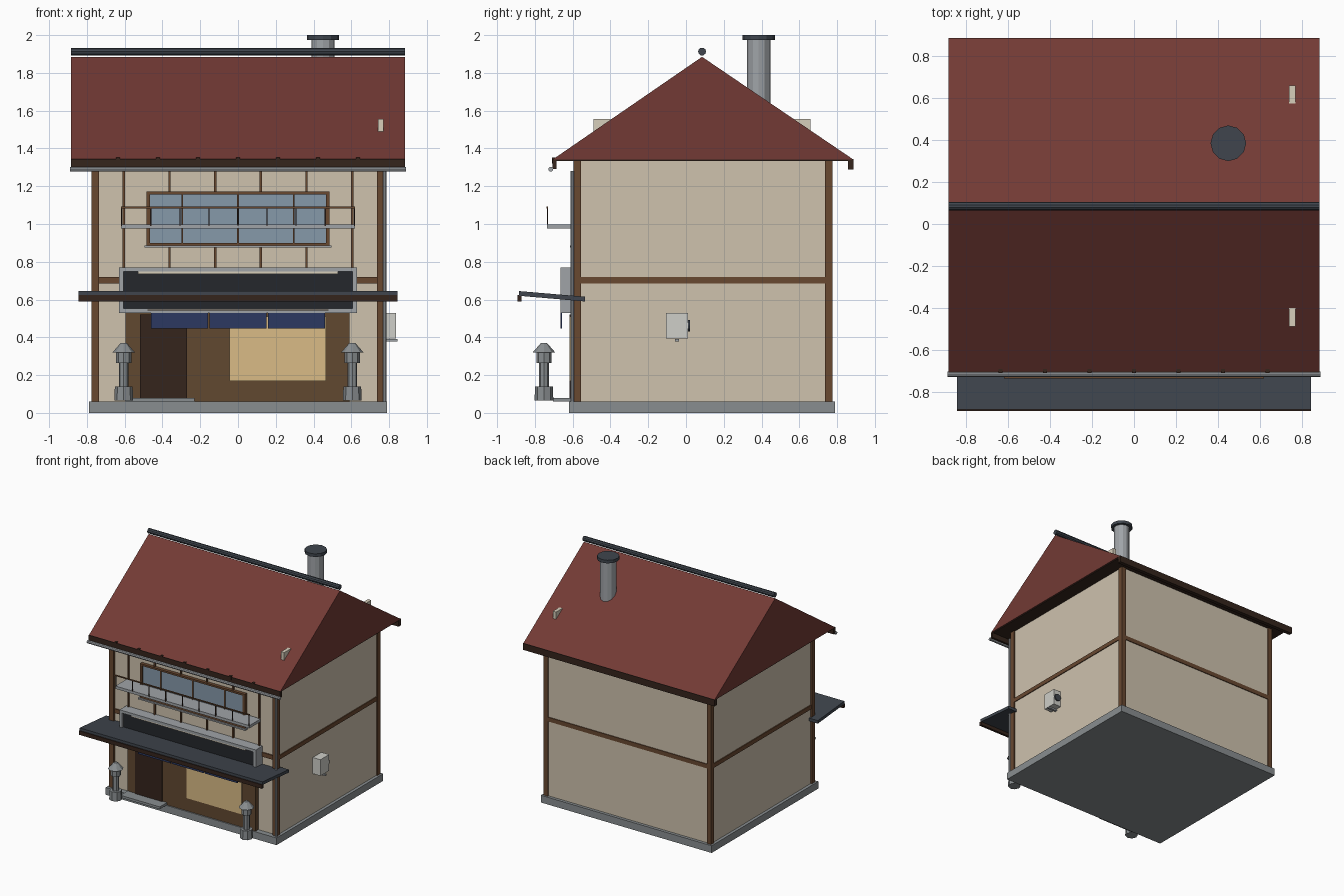
import bpy, bmesh, math
from mathutils import Matrix

if "Cube" in bpy.data.objects:
    bpy.data.objects.remove(bpy.data.objects["Cube"])

def material(name, rgb):
    m = bpy.data.materials.new(name)
    m.diffuse_color = (*rgb, 1)
    m.use_nodes = True
    m.node_tree.nodes["Principled BSDF"].inputs["Base Color"].default_value = m.diffuse_color
    return m

PLASTER = material("plaster", (0.62, 0.54, 0.42))
TIMBER = material("timber", (0.14, 0.065, 0.03))
SHOP = material("shop_wood", (0.12, 0.065, 0.03))
DARKWOOD = material("dark_wood", (0.035, 0.018, 0.012))
TILE = material("red_tile", (0.17, 0.042, 0.035))
SLATE = material("slate", (0.05, 0.06, 0.075))
STONE = material("stone", (0.25, 0.27, 0.28))
METAL = material("metal", (0.35, 0.37, 0.39))
GLASS = material("glass", (0.24, 0.32, 0.40))
GLOW = material("warm_glass", (0.70, 0.50, 0.24))
NAVY = material("navy_cloth", (0.025, 0.04, 0.12))
BLACK = material("sign_black", (0.018, 0.02, 0.025))
CREAM = material("cream", (0.68, 0.62, 0.5))
WHITE = material("appliance_white", (0.62, 0.62, 0.58))

def finish(name, bm, mat):
    bmesh.ops.recalc_face_normals(bm, faces=bm.faces)
    me = bpy.data.meshes.new(name)
    bm.to_mesh(me)
    bm.free()
    ob = bpy.data.objects.new(name, me)
    bpy.context.collection.objects.link(ob)
    me.materials.append(mat)
    return ob

def box(name, x, y, z, mat):
    """Box from (min, max) ranges."""
    bm = bmesh.new()
    size = [b - a for a, b in (x, y, z)]
    mid = [(a + b) / 2 for a, b in (x, y, z)]
    bmesh.ops.create_cube(bm, size=1, matrix=Matrix.Translation(mid) @ Matrix.Diagonal((*size, 1)))
    return finish(name, bm, mat)

def prism(name, profile, x0, x1, mat):
    """Extrude a (y, z) profile along x."""
    bm = bmesh.new()
    f = bm.faces.new([bm.verts.new((x0, y, z)) for y, z in profile])
    r = bmesh.ops.extrude_face_region(bm, geom=[f])
    bmesh.ops.translate(bm, verts=[v for v in r["geom"] if isinstance(v, bmesh.types.BMVert)], vec=(x1 - x0, 0, 0))
    return finish(name, bm, mat)

def cyl(name, centre, r1, r2, depth, sides, mat, rot=Matrix()):
    bm = bmesh.new()
    bmesh.ops.create_cone(bm, cap_ends=True, segments=sides, radius1=r1, radius2=r2, depth=depth,
                          matrix=Matrix.Translation(centre) @ rot)
    return finish(name, bm, mat)

ALONG_X = Matrix.Rotation(math.pi / 2, 4, 'Y')
ALONG_Y = Matrix.Rotation(math.pi / 2, 4, 'X')

# Plinth, walls and timber frame
box("plinth", (-.79, .79), (-.62, .79), (0, .06), STONE)
box("walls", (-.765, .765), (-.575, .765), (.06, 1.335), PLASTER)
box("floor_band", (-.772, .772), (-.585, .772), (.685, .72), TIMBER)
for sx in (-1, 1):
    for y in (-.575, .755):
        box("corner_post", (sx * .755 - .02, sx * .755 + .02), (y - .02, y + .02), (.06, 1.335), TIMBER)

# Roof, eaves and gutter
prism("roof", [(-.705, 1.342), (.885, 1.342), (.085, 1.885)], -.885, .885, TILE)
box("soffit", (-.88, .88), (-.70, .88), (1.334, 1.342), DARKWOOD)
box("front_fascia", (-.885, .885), (-.708, -.685), (1.29, 1.343), DARKWOOD)
box("back_fascia", (-.885, .885), (.857, .888), (1.288, 1.343), DARKWOOD)
for i in range(-3, 4):
    box("rafter_tip", (i * .212 - .01, i * .212 + .01), (-.71, -.685), (1.32, 1.352), DARKWOOD)
cyl("gutter", (0, -.716, 1.29), .013, .013, 1.78, 8, METAL, ALONG_X)
cyl("downpipe", (.777, -.603, .67), .009, .009, 1.22, 8, METAL)
cyl("ridge", (0, .085, 1.913), .021, .021, 1.77, 10, SLATE, ALONG_X)

# Chimney and roof vents
cyl("chimney", (.45, .385, 1.78), .062, .062, .42, 12, METAL)
cyl("chimney_cap", (.45, .385, 1.987), .085, .085, .026, 12, SLATE)
for y0, y1 in ((-.49, -.40), (.575, .66)):
    box("roof_vent", (.74, .77), (y0, y1), (1.49, 1.555), CREAM)

# Upper front: battens, window, sill
for i in range(6):
    x = -.605 + i * .242
    box("wall_batten", (x - .006, x + .006), (-.588, -.57), (.72, 1.334), TIMBER)
box("upper_glass", (-.47, .47), (-.594, -.57), (.89, 1.16), GLASS)
for z0, z1 in ((.885, .9), (1.157, 1.172)):
    box("upper_window_rail", (-.485, .485), (-.603, -.57), (z0, z1), TIMBER)
for x, w in ((-.475, .01), (-.295, .005), (0, .005), (.295, .005), (.475, .01)):
    box("upper_window_stile", (x - w, x + w), (-.602, -.57), (.89, 1.17), TIMBER)
box("upper_sill", (-.495, .495), (-.615, -.57), (.875, .887), METAL)

# Balcony
box("balcony_slab", (-.62, .62), (-.735, -.585), (.975, .998), METAL)
box("balcony_rail", (-.62, .62), (-.738, -.73), (1.083, 1.092), TIMBER)
for i in range(-4, 5):
    x = i * .154
    box("balcony_baluster", (x - .003, x + .003), (-.737, -.731), (.99, 1.085), DARKWOOD)

# Sign box with recessed panel and lamp strip
for z0, z1 in ((.53, .552), (.748, .77)):
    box("sign_frame_rail", (-.63, .63), (-.665, -.575), (z0, z1), METAL)
for x in (-.618, .618):
    box("sign_frame_side", (x - .012, x + .012), (-.665, -.575), (.53, .77), METAL)
box("sign_panel", (-.61, .61), (-.645, -.58), (.54, .76), BLACK)
box("sign_lamp", (-.53, .53), (-.658, -.64), (.735, .748), CREAM)

# Canopy, tilted up towards the street
prism("canopy", [(-.885, .62), (-.885, .645), (-.535, .615), (-.535, .59)], -.845, .845, SLATE)
box("canopy_beam", (-.845, .845), (-.892, -.872), (.59, .623), DARKWOOD)

# Shopfront: panel, door, lit window, step
box("shopfront", (-.595, .59), (-.61, -.57), (.06, .54), SHOP)
box("door", (-.52, -.27), (-.618, -.6), (.075, .52), DARKWOOD)
box("lit_window", (-.045, .465), (-.618, -.6), (.17, .51), GLOW)
box("doorstep", (-.595, -.23), (-.705, -.60), (.06, .08), STONE)

# Door curtain in three cloths on a rod
cyl("curtain_rod", (0, -.66, .545), .006, .006, .96, 8, SHOP, ALONG_X)
for i in (-1, 0, 1):
    box("curtain", (i * .31 - .151, i * .31 + .151), (-.664, -.657), (.447, .55), NAVY)

# Stone lanterns
for sx in (-1, 1):
    c = (sx * .605, -.752)
    for name, z0, z1, r1, r2 in (("lantern_base", .065, .14, .05, .047), ("lantern_shaft", .14, .27, .026, .026),
                                 ("lantern_box", .265, .325, .04, .04), ("lantern_roof", .32, .37, .06, .016)):
        cyl(name, (*c, (z0 + z1) / 2), r1, r2, z1 - z0, 8, STONE)

# Air conditioner on the right wall
box("aircon_body", (.765, .836), (-.105, .01), (.395, .53), WHITE)
cyl("aircon_fan", (.803, .015, .462), .03, .03, .014, 12, SLATE, ALONG_Y)
box("aircon_bracket", (.765, .845), (-.058, -.038), (.378, .39), METAL)
